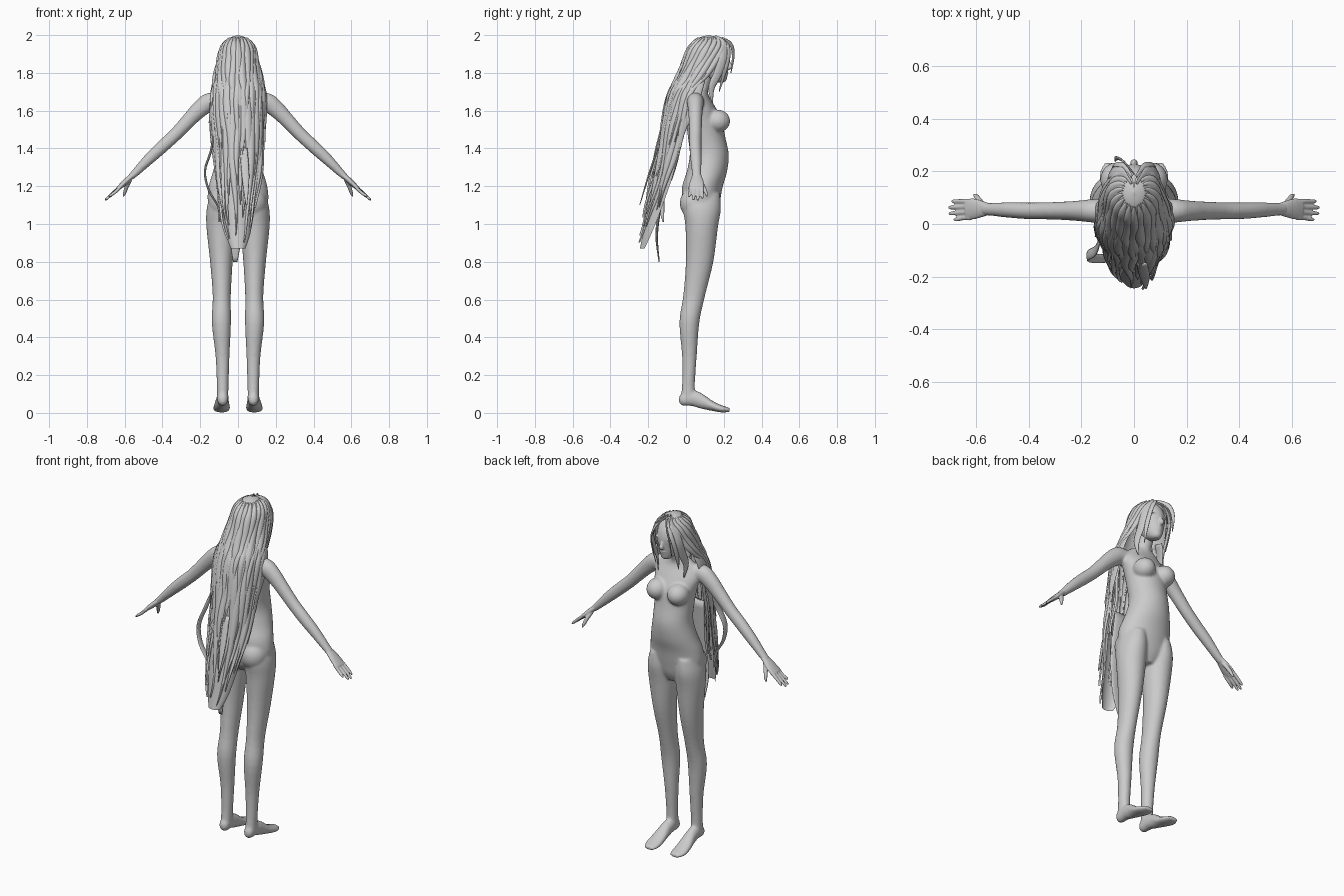
import bpy, bmesh, math, random
from mathutils import Vector, Matrix

random.seed(4)


def spline(pts, t):
    """Catmull-Rom sample of tuples, t in 0..1."""
    n = len(pts) - 1
    f = min(max(t, 0), 1) * n
    i = min(int(f), n - 1)
    f -= i
    a, b, c, d = (pts[min(max(i + k, 0), n)] for k in (-1, 0, 1, 2))
    return [0.5 * (2*q + (r-p)*f + (2*p - 5*q + 4*r - s)*f*f + (3*q - p - 3*r + s)*f**3)
            for p, q, r, s in zip(a, b, c, d)]


def tube(bm, rings, ref=(0, 1, 0), axis=None, n=24, steps=4, sx=1):
    """Loft of ellipses; each ring is (x, y, z, side radius, ref radius)."""
    cnt = (len(rings) - 1) * steps
    s = [spline(rings, i / cnt) for i in range(cnt + 1)]
    ref, loops = Vector(ref), []
    for i, (x, y, z, a, b) in enumerate(s):
        t = Vector(axis) if axis else (Vector(s[min(i+1, cnt)][:3]) - Vector(s[max(i-1, 0)][:3])).normalized()
        side = t.cross(ref).normalized()
        up = side.cross(t)
        loop = []
        for k in range(n):
            w = 2 * math.pi * k / n
            p = Vector((x, y, z)) + side * (max(a, .001) * math.cos(w)) + up * (max(b, .001) * math.sin(w))
            loop.append(bm.verts.new((p.x * sx, p.y, p.z)))
        loops.append(loop)
    for p, q in zip(loops, loops[1:]):
        for k in range(n):
            bm.faces.new((p[k], p[(k+1) % n], q[(k+1) % n], q[k]))
    bm.faces.new(loops[0])
    bm.faces.new(loops[-1])


def ball(bm, c, r, rot=0):
    m = Matrix.Translation(c) @ Matrix.Rotation(rot, 4, 'X') @ Matrix.Diagonal((*r, 1))
    bmesh.ops.create_uvsphere(bm, u_segments=24, v_segments=16, radius=1, matrix=m)


def finish(bm, name, voxel=None, smooth=6):
    bmesh.ops.recalc_face_normals(bm, faces=bm.faces)
    me = bpy.data.meshes.new(name)
    bm.to_mesh(me)
    bm.free()
    me.shade_smooth()
    ob = bpy.data.objects.new(name, me)
    bpy.context.collection.objects.link(ob)
    if voxel:  # fuse overlapping parts into one skin
        r = ob.modifiers.new("fuse", 'REMESH')
        r.mode, r.voxel_size, r.use_smooth_shade = 'VOXEL', voxel, True
        m = ob.modifiers.new("soften", 'SMOOTH')
        m.factor, m.iterations = .5, smooth
    return ob


# body: torso, neck, legs, feet and arms
bm = bmesh.new()
torso = [(1.0, .03, .14, .05), (1.05, -.01, .165, .13), (1.12, -.02, .18, .16), (1.2, -.02, .195, .155),
         (1.28, .005, .218, .132), (1.37, .02, .226, .112), (1.46, .01, .208, .113), (1.55, .0, .19, .125),
         (1.62, .0, .155, .138), (1.68, .015, .12, .115), (1.72, .03, .115, .06)]
tube(bm, [(0, (f+b)/2, z, rx, (f-b)/2) for z, b, f, rx in torso], axis=(0, 0, 1), n=40)
tube(bm, [(0, .065, 1.67, .06, .045), (0, .08, 1.73, .043, .042), (0, .11, 1.82, .043, .045)])
leg = [(.085, .09, 1.16, .06, .09), (.09, .085, 1.08, .076, .1), (.09, .083, .98, .077, .086),
       (.088, .072, .8, .06, .073), (.086, .043, .62, .048, .058), (.088, .018, .48, .051, .053),
       (.082, .018, .3, .037, .039), (.081, .013, .15, .031, .034), (.081, .01, .07, .03, .04)]
foot = [(.081, -.037, .07, .01, .014), (.081, -.02, .072, .027, .034), (.081, .03, .078, .031, .042),
        (.083, .08, .064, .034, .042), (.086, .14, .037, .043, .027), (.087, .19, .021, .045, .019),
        (.084, .232, .016, .03, .011)]
arm = [(.09, .05, 1.645, .045, .045), (.15, .05, 1.645, .05, .045), (.2, .05, 1.61, .046, .04),
       (.25, .05, 1.56, .04, .036), (.33, .05, 1.475, .035, .033), (.4, .05, 1.41, .034, .032),
       (.47, .053, 1.345, .03, .03), (.55, .056, 1.265, .02, .025), (.575, .057, 1.243, .016, .026)]
for s in (1, -1):
    tube(bm, leg, axis=(0, 0, 1), sx=s)
    tube(bm, foot, ref=(0, 0, 1), axis=(0, 1, 0), sx=s)
    tube(bm, arm, sx=s)
    ball(bm, (s * .068, .168, 1.545), (.06, .066, .06))
    ball(bm, (s * .074, .045, 1.11), (.078, .078, .085))
finish(bm, "body", .007, 8)

# hands with four fingers and a thumb
bm = bmesh.new()
for s in (1, -1):
    tube(bm, [(.55, .057, 1.264, .015, .022), (.58, .057, 1.238, .015, .032), (.61, .057, 1.21, .014, .04),
              (.638, .055, 1.185, .01, .038)], sx=s)
    for i, ln in enumerate((.85, 1, .97, .75)):
        y = .086 - .021 * i
        tube(bm, [(.62, y, 1.2, .009, .01), (.65, y, 1.175 - .002 * i, .009, .0095),
                  (.62 + .075 * ln, y - .002 * i, 1.2 - .066 * ln, .007, .008),
                  (.62 + .085 * ln, y - .002 * i, 1.2 - .076 * ln, .003, .003)], n=12, sx=s)
    tube(bm, [(.572, .07, 1.235, .012, .012), (.59, .092, 1.195, .011, .012), (.6, .106, 1.165, .009, .009),
              (.607, .112, 1.145, .004, .004)], n=12, sx=s)
finish(bm, "hands", .004, 3)

# head with nose, brows, lips and ears
bm = bmesh.new()
skull = [(1.75, .185, .016, .016), (1.762, .172, .032, .042), (1.79, .152, .05, .068), (1.83, .14, .064, .084),
         (1.88, .135, .072, .093), (1.93, .126, .068, .088), (1.967, .12, .045, .062), (1.982, .12, .012, .018)]
tube(bm, [(0, y, z, rx, ry) for z, y, rx, ry in skull], axis=(0, 0, 1), n=32)
tube(bm, [(0, .218, 1.872, .007, .008), (0, .228, 1.85, .009, .01), (0, .234, 1.832, .014, .012),
          (0, .222, 1.82, .01, .006)], n=16)
ball(bm, (0, .213, 1.803), (.022, .012, .005))
ball(bm, (0, .211, 1.793), (.018, .012, .006))
for s in (1, -1):
    ball(bm, (s * .032, .209, 1.882), (.026, .012, .006))
    ball(bm, (s * .03, .204, 1.862), (.016, .014, .01))
    ball(bm, (s * .072, .125, 1.85), (.008, .02, .034), .35)
finish(bm, "head", .004, 4)

# hair surface: rows of (z, centre y, x radius, y radius, half span in degrees)
ROWS = [(2.0, .12, .004, .004, 178), (1.985, .12, .05, .06, 172), (1.94, .12, .09, .105, 142),
        (1.87, .11, .106, .125, 120), (1.78, .08, .125, .132, 105), (1.69, .03, .142, .122, 95),
        (1.53, .0, .143, .127, 88), (1.31, -.04, .132, .128, 84), (1.1, -.11, .098, .102, 82),
        (.95, -.175, .072, .06, 82), (.87, -.215, .045, .035, 80)]


def scalp(u, v, off=0):
    z, yc, rx, ry, span = spline(ROWS, v)
    a = math.radians(span) * u
    return ((rx + off) * math.sin(a), yc - (ry + off) * math.cos(a), z)


def grid(bm, func, nu, nv):
    g = [[bm.verts.new(func(i / nu * 2 - 1, j / nv)) for i in range(nu + 1)] for j in range(nv + 1)]
    for p, q in zip(g, g[1:]):
        for i in range(nu):
            bm.faces.new((p[i], p[i+1], q[i+1], q[i]))


bm = bmesh.new()
grid(bm, lambda u, v: scalp(u, v, -.006), 40, 50)
finish(bm, "hair_base")


def lock(bm, u0, v0, v1, du, off, wave, phase):
    """Wavy, bulged ribbon that follows the hair surface and tapers to a tip."""
    def point(a, t):
        w = du * (min(1, .35 + 2.5 * t)) * (1 - .85 * t ** 4)
        u = u0 + wave * t * math.sin(9 * t + phase) + a * w
        lift = off * min(1, 3 * t) + .009 * (1 - a * a) + .008 * t * math.sin(13 * t + phase)
        return scalp(u, v0 + (v1 - v0) * t, lift - .006)
    grid(bm, point, 6, 26)


bm = bmesh.new()
for i in range(17):  # outer layer from the crown
    u = -.95 + 1.9 * i / 16
    lock(bm, u, .09, random.uniform(.55, .75), .09, .003, .05, random.uniform(0, 6))
for i in range(15):  # long lower layer
    u = -.9 + 1.8 * i / 14
    lock(bm, u, .38, random.uniform(.74, .95), .11, .004, .06, random.uniform(0, 6))
for i in range(9):  # inner layer
    u = -.8 + 1.6 * i / 8
    lock(bm, u, .45, random.uniform(.72, .86), .14, -.035, .06, random.uniform(0, 6))
finish(bm, "hair_locks")

# loose locks: face framing, fringe and hanging strands
bm = bmesh.new()
for s in (1, -1):
    tube(bm, [(.01, .15, 1.99, .012, .004), (.05, .195, 1.955, .022, .006), (.085, .195, 1.88, .024, .006),
              (.092, .17, 1.8, .024, .007), (.095, .135, 1.72, .018, .006), (.085, .14, 1.64, .003, .002)],
         ref=(1, .4, 0), n=10, sx=s)
    tube(bm, [(.01, .18, 1.983, .008, .003), (.04, .22, 1.95, .012, .004), (.072, .225, 1.88, .012, .004),
              (.08, .2, 1.79, .012, .004), (.075, .175, 1.7, .002, .002)], ref=(1, .8, 0), n=10, sx=s)
    tube(bm, [(.105, .08, 1.8, .03, .006), (.135, .06, 1.72, .03, .007), (.145, .03, 1.62, .028, .007),
              (.14, -.02, 1.5, .02, .006), (.135, -.03, 1.4, .003, .002)], ref=(1, 0, 0), n=10, sx=s)
tube(bm, [(.0, .19, 1.985, .006, .003), (-.04, .238, 1.95, .012, .004), (-.065, .25, 1.89, .01, .004),
          (-.072, .238, 1.8, .002, .002)], ref=(1, 1, 0), n=10)
tube(bm, [(-.13, -.06, 1.46, .015, .005), (-.145, -.1, 1.38, .02, .006), (-.175, -.12, 1.28, .02, .006),
          (-.155, -.13, 1.18, .018, .006), (-.105, -.13, 1.09, .016, .005), (-.1, -.12, 1.01, .003, .002)],
     ref=(1, 0, 0), n=10)
tube(bm, [(0, -.1, 1.4, .05, .008), (.01, -.13, 1.15, .045, .009), (-.01, -.155, .95, .035, .007),
          (-.015, -.142, .8, .012, .003)], ref=(0, 1, 0), n=12)
tube(bm, [(.03, -.15, 1.4, .02, .005), (.04, -.2, 1.25, .02, .005), (.045, -.245, 1.1, .004, .002)], n=10)
finish(bm, "loose_locks")
